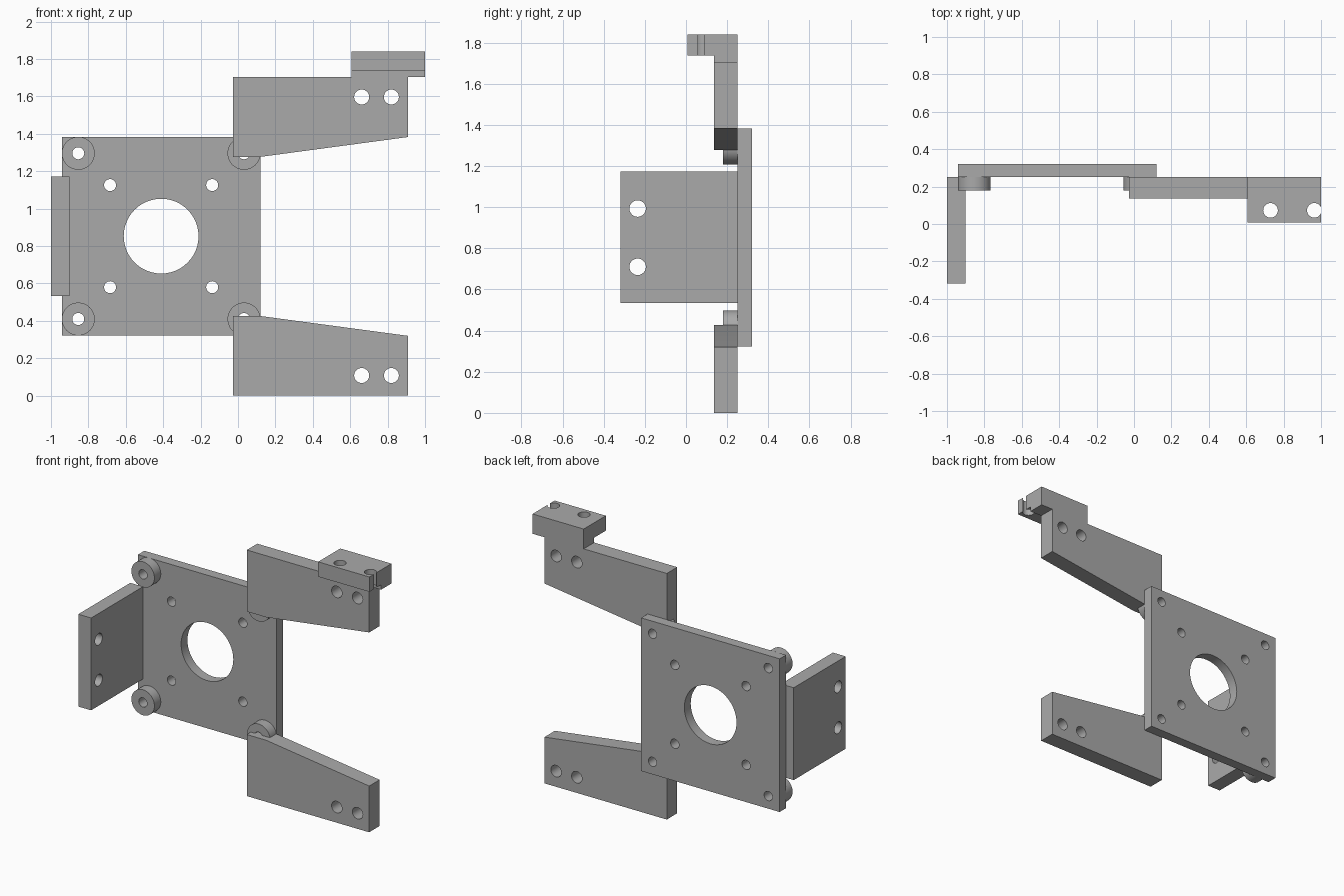
import bpy, bmesh
from math import radians
from mathutils import Matrix, Vector

cube = bpy.data.objects.get("Cube")
if cube:
    bpy.data.objects.remove(cube, do_unlink=True)

grey = bpy.data.materials.new("plain grey")
grey.use_nodes = True
COLOUR = (0.4, 0.4, 0.4, 1)
grey.diffuse_color = COLOUR
grey.node_tree.nodes["Principled BSDF"].inputs["Base Color"].default_value = COLOUR

# Rotations that turn a z cylinder onto each axis
TURN = {"X": Matrix.Rotation(radians(90), 4, "Y"),
        "Y": Matrix.Rotation(radians(90), 4, "X"),
        "Z": Matrix.Identity(4)}


def finish(name, bm):
    bmesh.ops.recalc_face_normals(bm, faces=bm.faces[:])
    mesh = bpy.data.meshes.new(name)
    bm.to_mesh(mesh)
    bm.free()
    mesh.materials.append(grey)
    obj = bpy.data.objects.new(name, mesh)
    bpy.context.collection.objects.link(obj)
    return obj


def prism(name, outline, axis, start, end):
    """Extrude an outline along x (outline in y, z) or y (outline in x, z)."""
    bm = bmesh.new()
    place = (lambda a, b: (start, a, b)) if axis == "X" else (lambda a, b: (a, start, b))
    face = bm.faces.new([bm.verts.new(place(a, b)) for a, b in outline])
    out = bmesh.ops.extrude_face_region(bm, geom=[face])
    step = Vector((end - start, 0, 0) if axis == "X" else (0, end - start, 0))
    bmesh.ops.translate(bm, vec=step, verts=[g for g in out["geom"] if isinstance(g, bmesh.types.BMVert)])
    return finish(name, bm)


def cylinder(name, centre, radius, depth, axis, sides=48):
    bm = bmesh.new()
    bmesh.ops.create_cone(bm, cap_ends=True, segments=sides, radius1=radius, radius2=radius,
                          depth=depth, matrix=Matrix.Translation(centre) @ TURN[axis])
    return finish(name, bm)


def rectangle(a0, a1, b0, b1):
    return [(a0, b0), (a1, b0), (a1, b1), (a0, b1)]


def drill(obj, holes, axis):
    """Cut round holes (centre, radius) through a part along an axis."""
    for centre, radius in holes:
        cutter = cylinder("hole_cutter", centre, radius, 0.6, axis)
        cutter.hide_render = True
        mod = obj.modifiers.new("hole", "BOOLEAN")
        mod.operation, mod.solver, mod.object = "DIFFERENCE", "EXACT", cutter
        bpy.context.view_layer.objects.active = obj
        bpy.ops.object.modifier_apply(modifier=mod.name)
        bpy.data.objects.remove(cutter, do_unlink=True)


def smooth(obj):
    bpy.ops.object.select_all(action="DESELECT")
    obj.select_set(True)
    bpy.context.view_layer.objects.active = obj
    bpy.ops.object.shade_smooth_by_angle(angle=radians(30))


parts = []
CX, CZ = -0.411, 0.853
corners = [(CX + sx * 0.443, CZ + sz * 0.443) for sx in (-1, 1) for sz in (-1, 1)]
inner = [(CX + sx * 0.273, CZ + sz * 0.273) for sx in (-1, 1) for sz in (-1, 1)]

# Square mounting plate with a central bore and two bolt patterns
plate = prism("mounting_plate", rectangle(CX - 0.53, CX + 0.53, CZ - 0.53, CZ + 0.53), "Y", 0.25, 0.32)
drill(plate, [((CX, 0.28, CZ), 0.2)] + [((x, 0.28, z), 0.032) for x, z in corners + inner], "Y")
parts.append(plate)

# Corner spacers
for x, z in corners:
    spacer = cylinder("corner_spacer", (x, 0.215, z), 0.088, 0.07, "Y")
    drill(spacer, [((x, 0.215, z), 0.032)], "Y")
    parts.append(spacer)

# Side plate
side = prism("side_plate", rectangle(-0.318, 0.25, 0.533, 1.172), "X", -1.0, -0.902)
drill(side, [((-0.95, -0.235, z), 0.04) for z in (0.71, 0.993)], "X")
parts.append(side)

# Tapered arms
LOW = [(-0.028, 0), (0.909, 0), (0.909, 0.32), (0.12, 0.426), (-0.028, 0.426)]
HIGH = [(x, 1.703 - z) for x, z in LOW]
for name, outline, hole_z in (("lower_arm", LOW, 0.108), ("upper_arm", HIGH, 1.597)):
    arm = prism(name, outline, "Y", 0.136, 0.25)
    drill(arm, [((x, 0.2, hole_z), 0.04) for x in (0.661, 0.82)], "Y")
    parts.append(arm)

# Stepped bracket block on top of the upper arm
STEP = [(0.25, 1.703), (0.25, 1.84), (0.008, 1.84), (0.008, 1.737), (0.136, 1.737), (0.136, 1.703)]
block = prism("top_block", STEP, "X", 0.608, 1.0)
drill(block, [((x, 0.073, 1.78), 0.039) for x in (0.73, 0.964)], "Z")
parts.append(block)

for part in parts:
    smooth(part)
